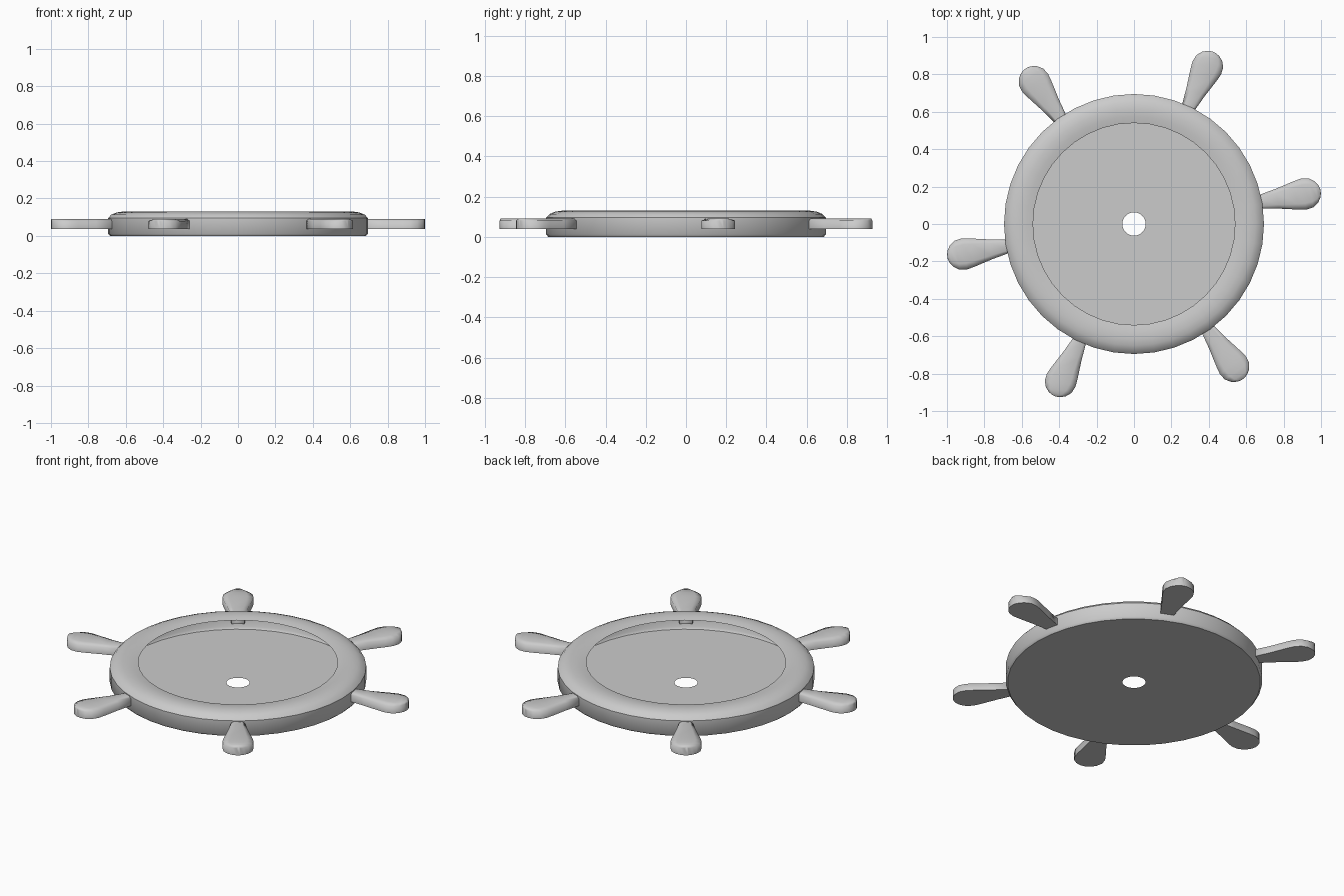
import bpy, bmesh, math
from mathutils import Matrix

cube = bpy.data.objects.get("Cube")
if cube:
    bpy.data.objects.remove(cube, do_unlink=True)

# Single grey material
grey = bpy.data.materials.new("light_grey")
grey.use_nodes = True
colour = (0.6, 0.6, 0.6, 1)
grey.diffuse_color = colour
grey.node_tree.nodes["Principled BSDF"].inputs["Base Color"].default_value = colour


def finish(name, bm, smooth_angle):
    mesh = bpy.data.meshes.new(name)
    bm.to_mesh(mesh)
    bm.free()
    mesh.materials.append(grey)
    obj = bpy.data.objects.new(name, mesh)
    bpy.context.collection.objects.link(obj)
    bpy.ops.object.select_all(action='DESELECT')
    obj.select_set(True)
    bpy.context.view_layer.objects.active = obj
    bpy.ops.object.shade_smooth_by_angle(angle=math.radians(smooth_angle))
    return obj


def lathe(name, profile, segments=40):
    bm = bmesh.new()
    verts = [bm.verts.new((r, 0, z)) for r, z in profile]
    edges = [bm.edges.new(pair) for pair in zip(verts, verts[1:])]
    bmesh.ops.spin(bm, geom=verts + edges, cent=(0, 0, 0), axis=(0, 0, 1),
                   angle=math.tau, steps=segments, use_merge=True)
    bmesh.ops.remove_doubles(bm, verts=bm.verts, dist=0.0005)
    # Point the faces outwards and upwards
    for f in bm.faces:
        c = f.calc_center_median()
        if f.normal.dot((c.x, c.y, 0.3 if c.z > 0.05 else -0.3)) < 0:
            f.normal_flip()
    return finish(name, bm, 40)


# Thin base plate with a hole in the middle
lathe("base_plate", [(0.0625, 0), (0.685, 0)])

# Hollow rim: outer wall with a rounded lip folding inwards
lathe("rim", [(0.685, 0), (0.695, 0.012), (0.695, 0.095), (0.678, 0.113),
              (0.65, 0.125), (0.615, 0.13), (0.575, 0.128), (0.54, 0.121)])

# Handle outline as (radius, half width), rounded at the tip
OUTLINE = [(0.67, 0.034), (0.78, 0.054), (0.88, 0.077), (0.92, 0.084),
           (0.96, 0.079), (0.99, 0.058), (1.007, 0.032), (1.013, 0.01)]


def handle(name, degrees):
    bm = bmesh.new()
    rings = []
    for r, w in OUTLINE:
        section = [(-w, 0.038), (w, 0.038), (w, 0.08),
                   (w * 0.6, 0.09), (-w * 0.6, 0.09), (-w, 0.08)]
        rings.append([bm.verts.new((r, y, z)) for y, z in section])
    for a, b in zip(rings, rings[1:]):
        for i in range(len(a)):
            j = (i + 1) % len(a)
            bm.faces.new((a[i], a[j], b[j], b[i]))
    bm.faces.new(rings[0])
    bm.faces.new(rings[-1])
    bmesh.ops.recalc_face_normals(bm, faces=bm.faces)
    bm.transform(Matrix.Rotation(math.radians(degrees), 4, 'Z'))
    return finish(name, bm, 80)


# Three opposite pairs of handles
for n, angle in enumerate((10, 65, 125), 1):
    handle(f"handle_{n}", angle)
    handle(f"opposite_handle_{n}", angle + 180)
